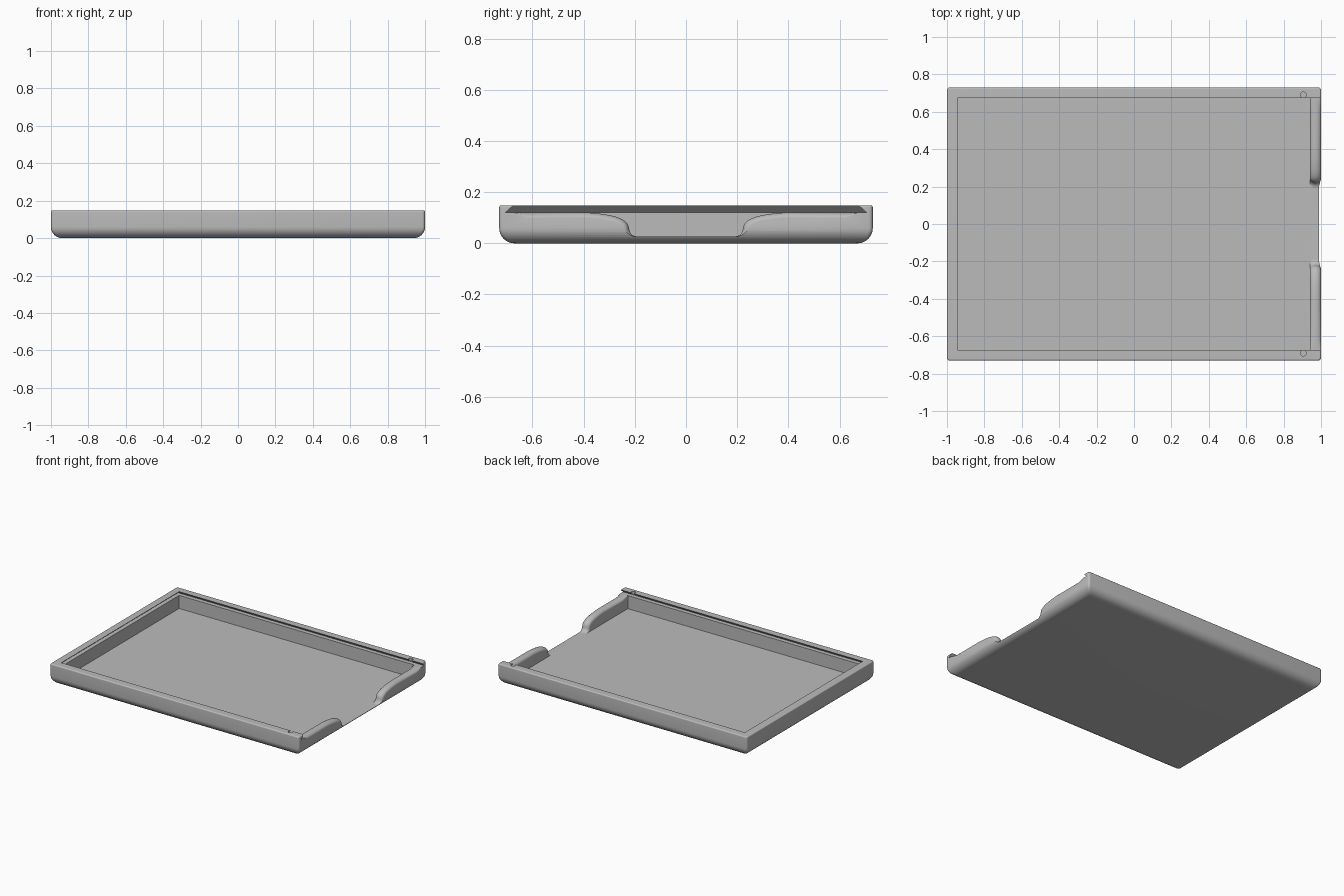
import bpy, bmesh, math
from mathutils import Vector
from mathutils.geometry import interpolate_bezier

if "Cube" in bpy.data.objects:
    bpy.data.objects.remove(bpy.data.objects["Cube"])

L, W, H = 1.0, 0.73, 0.148        # half length, half width, height
IN_Y, FLOOR, LEDGE = 0.675, 0.026, 0.121

grey = bpy.data.materials.new("grey plastic")
grey.use_nodes = True
colour = (0.5, 0.5, 0.5, 1)
grey.diffuse_color = colour
grey.node_tree.nodes["Principled BSDF"].inputs["Base Color"].default_value = colour


def loft(name, rings):
    """Closed solid through a stack of equal rings."""
    bm = bmesh.new()
    loops = [[bm.verts.new(p) for p in ring] for ring in rings]
    n = len(loops[0])
    for a, b in zip(loops, loops[1:]):
        for i in range(n):
            j = (i + 1) % n
            bm.faces.new((a[i], a[j], b[j], b[i]))
    bm.faces.new(loops[0][::-1])
    bm.faces.new(loops[-1])
    bmesh.ops.recalc_face_normals(bm, faces=bm.faces)
    mesh = bpy.data.meshes.new(name)
    bm.to_mesh(mesh)
    bm.free()
    obj = bpy.data.objects.new(name, mesh)
    bpy.context.collection.objects.link(obj)
    mesh.materials.append(grey)
    return obj


def rect(x0, x1, y, z):
    return [(x0, -y, z), (x1, -y, z), (x1, y, z), (x0, y, z)]


def rounded_rect(inset, z, r=0.015, steps=5):
    pts = []
    for q, (sx, sy) in enumerate([(1, 1), (-1, 1), (-1, -1), (1, -1)]):
        for k in range(steps + 1):
            a = math.pi / 2 * (q + k / steps)
            pts.append((sx * (L - inset - r) + r * math.cos(a),
                        sy * (W - inset - r) + r * math.sin(a), z))
    return pts


# Tray body: large fillet below, small one on the rim
rings = []
for r, z0, start in ((0.06, 0.06, -90), (0.008, H - 0.008, 0)):
    for k in range(11):
        a = math.radians(start + 9 * k)
        rings.append(rounded_rect(r * (1 - math.cos(a)), z0 + r * math.sin(a)))
tray = loft("tray", rings)

# Cavity and undercut lid groove, which is open at the +x end
cavity = loft("cavity_cutter", [rect(-0.945, 0.94, IN_Y, z) for z in (FLOOR, 0.2)])
groove = loft("groove_cutter", [rect(-0.975, 1.1, 0.705, LEDGE),
                                rect(-0.935, 1.1, 0.665, 0.157)])

# Finger notch: the profile grows towards both wall faces, rounding the wall top
low = interpolate_bezier(*map(Vector, [(0.185, FLOOR), (0.212, FLOOR), (0.22, 0.04), (0.223, 0.06)]), 9)
high = interpolate_bezier(*map(Vector, [(0.223, 0.06), (0.228, 0.1), (0.29, 0.115), (0.4, LEDGE)]), 14)
half = [Vector(p[:2]) for p in low + high[1:]]
half += [Vector((0.62, LEDGE)), Vector((IN_Y, LEDGE))]


def notch_ring(x, grow):
    side = []
    for i, p in enumerate(half):
        t = (half[min(i + 1, len(half) - 1)] - half[max(i - 1, 0)]).normalized()
        weight = min(1, i / 6) if i < len(half) - 1 else 0
        q = p + Vector((t.y, -t.x)) * grow * weight
        side.append((q.x, max(q.y, FLOOR)))
    side.append((IN_Y, 0.14))
    return [(x, y, z) for y, z in side] + [(x, -y, z) for y, z in reversed(side)]


depth = 0.022
slices = [notch_ring(0.91, depth)]
for k in range(13):
    a = math.pi * k / 12
    slices.append(notch_ring(0.97 - 0.03 * math.cos(a), depth * (1 - math.sin(a))))
slices.append(notch_ring(1.05, depth))
notch = loft("notch_cutter", slices)


# Round lid catches in the side rims
def catch(name, y):
    ring = [(0.905 + 0.016 * math.cos(i * math.pi / 12),
             y + 0.016 * math.sin(i * math.pi / 12)) for i in range(24)]
    return loft(name, [[(px, py, z) for px, py in ring] for z in (LEDGE, 0.2)])


cutters = [cavity, groove, notch,
           catch("left_catch_cutter", 0.69), catch("right_catch_cutter", -0.69)]
bpy.context.view_layer.objects.active = tray
tray.select_set(True)
for cutter in cutters:
    mod = tray.modifiers.new(cutter.name, "BOOLEAN")
    mod.operation, mod.solver, mod.object = "DIFFERENCE", "EXACT", cutter
    bpy.ops.object.modifier_apply(modifier=mod.name)
for cutter in cutters:
    bpy.data.objects.remove(cutter)

bpy.ops.object.shade_smooth_by_angle(angle=math.radians(30))
